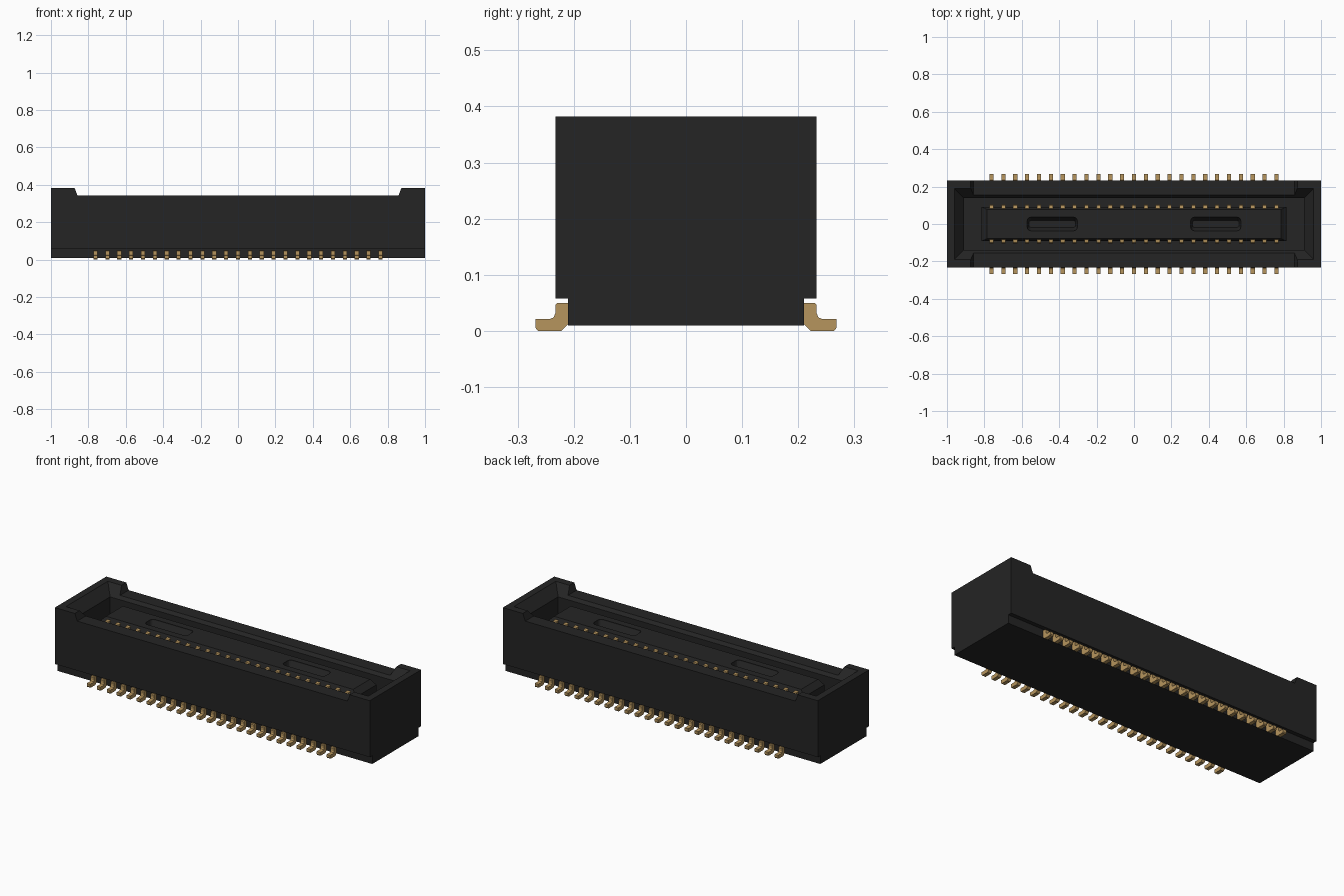
import bpy, bmesh, math

if "Cube" in bpy.data.objects:
    bpy.data.objects.remove(bpy.data.objects["Cube"])


def material(name, rgb):
    m = bpy.data.materials.new(name)
    m.diffuse_color = (*rgb, 1)
    m.use_nodes = True
    m.node_tree.nodes["Principled BSDF"].inputs["Base Color"].default_value = m.diffuse_color
    return m


BLACK = material("black plastic", (0.018, 0.018, 0.018))
GOLD = material("gold metal", (0.47, 0.30, 0.11))


def finish(name, bm, mat):
    bmesh.ops.recalc_face_normals(bm, faces=bm.faces)
    me = bpy.data.meshes.new(name)
    bm.to_mesh(me)
    bm.free()
    me.materials.append(mat)
    ob = bpy.data.objects.new(name, me)
    bpy.context.collection.objects.link(ob)
    return ob


def prism(name, pts, vec, mat):
    """Extrude a closed outline along vec."""
    bm = bmesh.new()
    f = bm.faces.new([bm.verts.new(p) for p in pts])
    r = bmesh.ops.extrude_face_region(bm, geom=[f])
    bmesh.ops.translate(bm, vec=vec, verts=[v for v in r["geom"] if isinstance(v, bmesh.types.BMVert)])
    return finish(name, bm, mat)


def loft(name, rings, mat):
    """Join stacked rings of equal length and cap both ends."""
    bm = bmesh.new()
    vs = [[bm.verts.new(p) for p in ring] for ring in rings]
    n = len(vs[0])
    for a, b in zip(vs, vs[1:]):
        for i in range(n):
            bm.faces.new((a[i], a[(i + 1) % n], b[(i + 1) % n], b[i]))
    bm.faces.new(vs[0])
    bm.faces.new(vs[-1])
    return finish(name, bm, mat)


def rect(hx, hy, z, cx=0, cy=0):
    return [(cx + sx * hx, cy + sy * hy, z) for sx, sy in ((-1, -1), (1, -1), (1, 1), (-1, 1))]


def rounded(hx, hy, r, z, cx):
    pts = []
    for k, (sx, sy) in enumerate(((1, 1), (-1, 1), (-1, -1), (1, -1))):
        for j in range(4):
            a = math.pi / 2 * (k + j / 3)
            pts.append((cx + sx * (hx - r) + r * math.cos(a), sy * (hy - r) + r * math.sin(a), z))
    return pts


def cut(ob, cutter):
    m = ob.modifiers.new("cut", "BOOLEAN")
    m.operation = "DIFFERENCE"
    m.solver = "EXACT"
    m.object = cutter
    cutter.hide_render = True
    bpy.context.view_layer.objects.active = ob
    bpy.ops.object.modifier_apply(modifier=m.name)
    bpy.data.objects.remove(cutter)


# Housing with raised ends
side = [(1, 0.01), (1, 0.382), (0.873, 0.382), (0.858, 0.342)]
outline = side + [(-x, z) for x, z in reversed(side)]
housing = prism("housing", [(x, -0.233, z) for x, z in outline], (0, 0.466, 0), BLACK)

# Undercut along both long bottom edges
for s in (-1, 1):
    cut(housing, loft("undercut", [rect(1.1, 0.05, z, 0, s * 0.26) for z in (-0.05, 0.058)], BLACK))

# Cavity with a flared mouth
cut(housing, loft("cavity", [rect(0.91, 0.14, 0.10), rect(0.91, 0.14, 0.325),
                             rect(0.96, 0.19, 0.382), rect(0.96, 0.19, 0.45)], BLACK))

# Central tongue with bevelled top and two rounded pockets
tongue = loft("tongue", [rect(0.815, 0.092, 0.098), rect(0.815, 0.092, 0.30),
                         rect(0.785, 0.077, 0.33)], BLACK)
for s in (-1, 1):
    cx = s * 0.437
    cut(tongue, loft("pocket", [rounded(0.125, 0.018, 0.012, 0.285, cx),
                                rounded(0.134, 0.037, 0.02, 0.325, cx),
                                rounded(0.134, 0.037, 0.02, 0.36, cx)], BLACK))

# Pins: one profile per part, repeated along x and mirrored front to back
PITCH, COUNT, WIDTH = 0.0635, 25, 0.022
START = -PITCH * (COUNT - 1) / 2 - WIDTH / 2


def pin_rows(name, profile):
    ob = prism(name, [(START, y, z) for y, z in profile], (WIDTH, 0, 0), GOLD)
    arr = ob.modifiers.new("row", "ARRAY")
    arr.count = COUNT
    arr.use_relative_offset = False
    arr.use_constant_offset = True
    arr.constant_offset_displace = (PITCH, 0, 0)
    mir = ob.modifiers.new("both_sides", "MIRROR")
    mir.use_axis = (False, True, False)
    return ob


# Solder legs
pin_rows("solder_legs", [(-0.205, 0.05), (-0.229, 0.05), (-0.233, 0.046), (-0.233, 0.031),
                         (-0.236, 0.024), (-0.243, 0.021), (-0.268, 0.021), (-0.268, 0.005),
                         (-0.264, 0.0), (-0.222, 0.0), (-0.21, 0.012), (-0.205, 0.012)])

# Contacts on the tongue flanks
pin_rows("contacts", [(-0.078, 0.10), (-0.105, 0.10), (-0.105, 0.305),
                      (-0.098, 0.316), (-0.083, 0.318), (-0.078, 0.312)])
